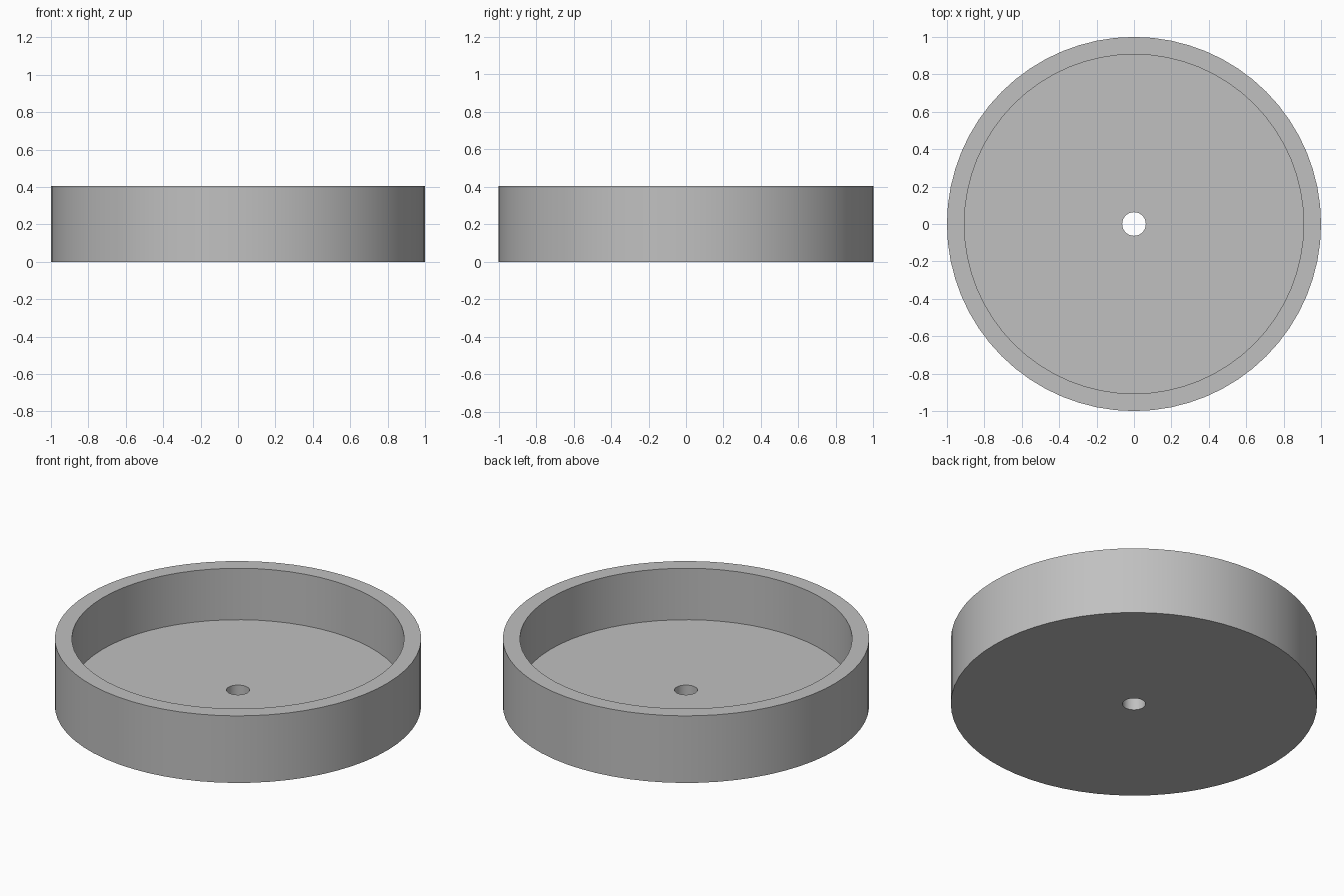
import bpy, bmesh
from math import radians

cube = bpy.data.objects.get("Cube")
if cube:
    bpy.data.objects.remove(cube, do_unlink=True)

SIDES = 64
HEIGHT, FLOOR = 0.404, 0.094
OUTER, INNER, HOLE = 1.0, 0.907, 0.063

grey = bpy.data.materials.new("plain grey")
grey.use_nodes = True
colour = (0.53, 0.53, 0.53, 1)
grey.diffuse_color = colour
grey.node_tree.nodes["Principled BSDF"].inputs["Base Color"].default_value = colour

# Closed cross-section of the dish: hole, underside, wall, rim, inner wall, floor
profile = [(HOLE, 0), (OUTER, 0), (OUTER, HEIGHT),
           (INNER, HEIGHT), (INNER, FLOOR), (HOLE, FLOOR)]

# Revolve the section around the vertical axis
bm = bmesh.new()
verts = [bm.verts.new((r, 0, z)) for r, z in profile]
edges = [bm.edges.new((verts[i - 1], v)) for i, v in enumerate(verts)]
bmesh.ops.spin(bm, geom=verts + edges, cent=(0, 0, 0), axis=(0, 0, 1),
               angle=radians(360), steps=SIDES, use_merge=True)
bmesh.ops.remove_doubles(bm, verts=bm.verts, dist=0.0001)
bmesh.ops.recalc_face_normals(bm, faces=bm.faces)
mesh = bpy.data.meshes.new("round_dish")
bm.to_mesh(mesh)
bm.free()
mesh.materials.append(grey)

dish = bpy.data.objects.new("round_dish", mesh)
bpy.context.collection.objects.link(dish)
bpy.context.view_layer.objects.active = dish
dish.select_set(True)
bpy.ops.object.shade_smooth_by_angle(angle=radians(30))
